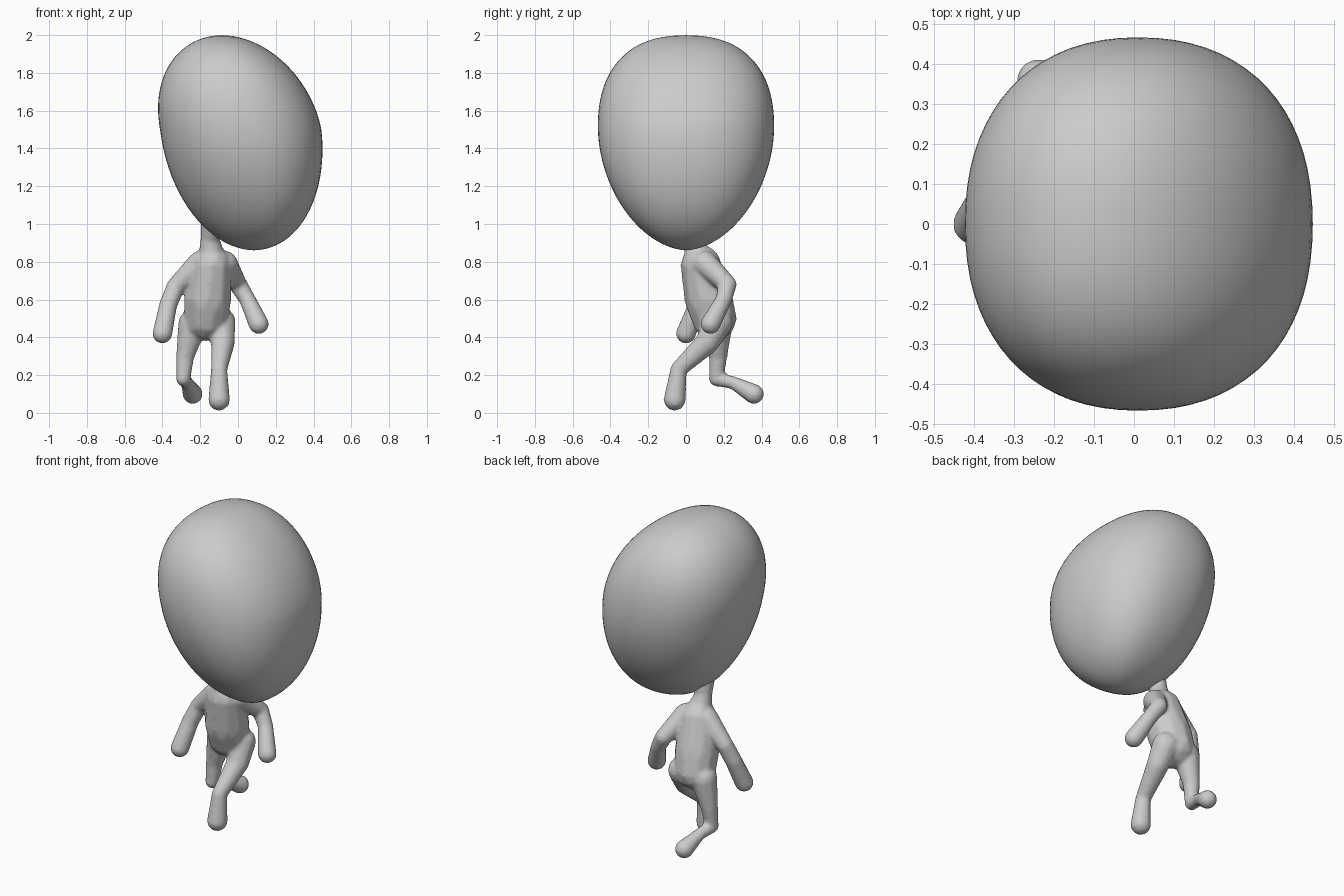
import bpy
import bmesh
from math import cos, sin, pi, copysign
from mathutils import Vector, Matrix

cube = bpy.data.objects.get("Cube")
if cube:
    bpy.data.objects.remove(cube, do_unlink=True)

# Single plain clay colour
clay = bpy.data.materials.new("grey_clay")
clay.use_nodes = True
grey = (0.6, 0.6, 0.6, 1)
clay.diffuse_color = grey
clay.node_tree.nodes["Principled BSDF"].inputs["Base Color"].default_value = grey


def make_object(name, bm):
    bmesh.ops.recalc_face_normals(bm, faces=bm.faces)
    for face in bm.faces:
        face.smooth = True
    mesh = bpy.data.meshes.new(name)
    bm.to_mesh(mesh)
    bm.free()
    mesh.materials.append(clay)
    obj = bpy.data.objects.new(name, mesh)
    bpy.context.collection.objects.link(obj)
    return obj


def limb(bm, *stations, steps=10):
    """Sweep a ball along a path of (x, y, z, radius) stations."""
    points = [Vector(station) for station in stations]
    for start, end in zip(points, points[1:]):
        for step in range(steps + 1):
            ball = start.lerp(end, step / steps)
            place = Matrix.Translation(ball.xyz)
            bmesh.ops.create_icosphere(bm, subdivisions=2, radius=ball.w, matrix=place)


def squared(value):
    """Push a circle's coordinate slightly toward a rounded square."""
    return copysign(abs(value) ** 0.9, value)


# Head: a leaning egg, full and square above its widest level, pointed below
SIDES, ROWS = 36, 24
WIDEST, RISE, DROP = 1.5, 0.5, 0.64
HALF_WIDTH, HALF_DEPTH = 0.43, 0.47


def head_axis(level):
    """Centre of the section at a level from -1 (chin) to 1 (crown)."""
    lean, height = (-0.1, RISE) if level > 0 else (-0.07, DROP)
    return Vector((0.015 + lean * level, 0, WIDEST + height * level))


def head_section(bm, latitude):
    level = sin(latitude)
    bulge = 2.4 if level > 0 else 1.8
    width = HALF_WIDTH * cos(latitude)
    depth = HALF_DEPTH * (1 - abs(level) ** bulge) ** (1 / bulge)
    # The neck side of the lower sections is narrower
    taper = 0.15 * max(-level, 0)
    ring = []
    for side in range(SIDES):
        angle = 2 * pi * side / SIDES
        across, along = squared(cos(angle)), squared(sin(angle))
        offset = Vector((width * across, depth * along * (1 + taper * across), 0))
        ring.append(bm.verts.new(head_axis(level) + offset))
    return ring


bm = bmesh.new()
rings = [head_section(bm, pi * row / ROWS - pi / 2) for row in range(1, ROWS)]
for low, high in zip(rings, rings[1:]):
    for side in range(SIDES):
        after = (side + 1) % SIDES
        bm.faces.new((low[side], low[after], high[after], high[side]))
for ring, level in ((rings[0], -1), (rings[-1], 1)):
    pole = bm.verts.new(head_axis(level))
    for side in range(SIDES):
        bm.faces.new((ring[side], ring[(side + 1) % SIDES], pole))
head = make_object("head", bm)
smooth_head = head.modifiers.new("smooth_surface", 'SUBSURF')
smooth_head.levels = smooth_head.render_levels = 1

# Body: torso, neck and limbs fused into one skin
bm = bmesh.new()
# torso
limb(bm, (-.14, .08, .78, .11), (-.16, .12, .6, .13), (-.17, .15, .5, .12))
# neck, flaring into the head
limb(bm, (-.14, .06, .84, .07), (-.15, .04, .92, .05), (-.13, .02, 1, .07))
# right arm
limb(bm, (-.2, .08, .79, .07), (-.33, .09, .67, .05),
     (-.37, .06, .57, .05), (-.4, 0, .42, .055))
# left arm
limb(bm, (-.07, .1, .79, .07), (0, .22, .68, .05),
     (.05, .2, .6, .045), (.11, .13, .47, .055))
# right leg, kicked back
limb(bm, (-.24, .17, .47, .08), (-.28, .17, .3, .05), (-.29, .16, .18, .04),
     (-.27, .25, .16, .035), (-.24, .36, .1, .055))
# left leg, stepping forward
limb(bm, (-.09, .17, .48, .08), (-.08, .11, .37, .065),
     (-.1, -.04, .23, .045), (-.1, -.06, .07, .06))
body = make_object("body", bm)
fuse = body.modifiers.new("fuse", 'REMESH')
fuse.mode = 'VOXEL'
fuse.voxel_size = 0.01
fuse.use_smooth_shade = True
soften = body.modifiers.new("soften", 'SMOOTH')
soften.factor = 0.5
soften.iterations = 8
